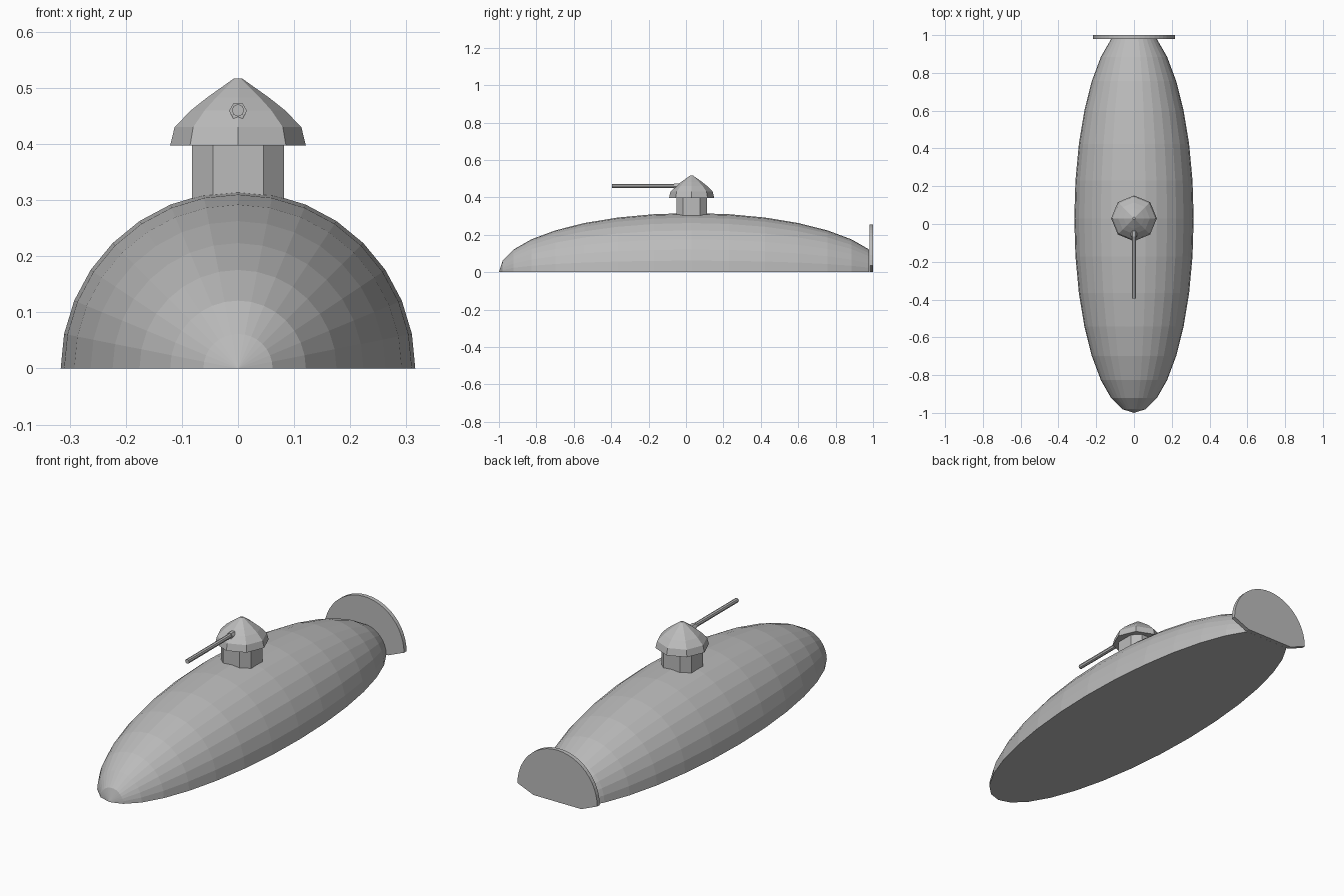
import bpy, bmesh, math

if "Cube" in bpy.data.objects:
    bpy.data.objects.remove(bpy.data.objects["Cube"])

grey = bpy.data.materials.new("plain_grey")
grey.diffuse_color = (0.5, 0.5, 0.5, 1)
grey.use_nodes = True
grey.node_tree.nodes["Principled BSDF"].inputs["Base Color"].default_value = grey.diffuse_color


def finish(bm, name):
    bmesh.ops.remove_doubles(bm, verts=bm.verts[:], dist=1e-5)
    bmesh.ops.recalc_face_normals(bm, faces=bm.faces[:])
    mesh = bpy.data.meshes.new(name)
    bm.to_mesh(mesh)
    bm.free()
    mesh.materials.append(grey)
    obj = bpy.data.objects.new(name, mesh)
    bpy.context.collection.objects.link(obj)
    return obj


def loft(name, rings):
    """Skin a list of equal-length closed loops and cap both ends."""
    bm = bmesh.new()
    loops = [[bm.verts.new(p) for p in ring] for ring in rings]
    n = len(loops[0])
    for a, b in zip(loops, loops[1:]):
        for i in range(n):
            j = (i + 1) % n
            bm.faces.new((a[i], a[j], b[j], b[i]))
    bm.faces.new(loops[0])
    bm.faces.new(loops[-1])
    return finish(bm, name)


def circle_z(r, z, n, cy):
    return [(r * math.cos(2 * math.pi * i / n), cy + r * math.sin(2 * math.pi * i / n), z)
            for i in range(n)]


def circle_y(r, y, n, cz):
    return [(r * math.cos(2 * math.pi * i / n), y, cz + r * math.sin(2 * math.pi * i / n))
            for i in range(n)]


CY = 0.03  # centre of hull and turret along the length

# Hull: half of a long ellipsoid, nose at the front, cut off at the stern
rings = []
for k in range(15):
    t = max(k * math.pi / 16, 0.002)
    r, y = 0.316 * math.sin(t), 0.029 - 1.029 * math.cos(t)
    rings.append([(r * math.cos(i * math.pi / 16), y, r * math.sin(i * math.pi / 16))
                  for i in range(17)])
loft("hull", rings)

# Tail plate: half disc with its lower corners sloping in
outline = [(0.217 * math.cos(i * math.pi / 24), 0.036 + 0.219 * math.sin(i * math.pi / 24))
           for i in range(25)] + [(-0.13, 0), (0.13, 0)]
loft("tail_plate", [[(x, y, z) for x, z in outline] for y in (0.98, 1.0)])

# Turret neck: square column with chamfered corners
w, c = 0.082, 0.045
neck = [(w, -c), (w, c), (c, w), (-c, w), (-w, c), (-w, -c), (-c, -w), (c, -w)]
loft("turret_neck", [[(x, y + CY, z) for x, y in neck] for z in (0.27, 0.41)])

# Turret roof: eight-sided dome with a tiny flat tip
profile = [(0.121, 0.397), (0.113, 0.43), (0.084, 0.46), (0.055, 0.483), (0.007, 0.517)]
loft("turret_roof", [circle_z(r, z, 8, CY) for r, z in profile])

# Gun barrel and its collar
loft("gun_barrel", [circle_y(0.011, y, 8, 0.46) for y in (-0.395, 0.0)])
loft("gun_collar", [circle_y(0.016, y, 6, 0.459) for y in (-0.065, -0.02)])
